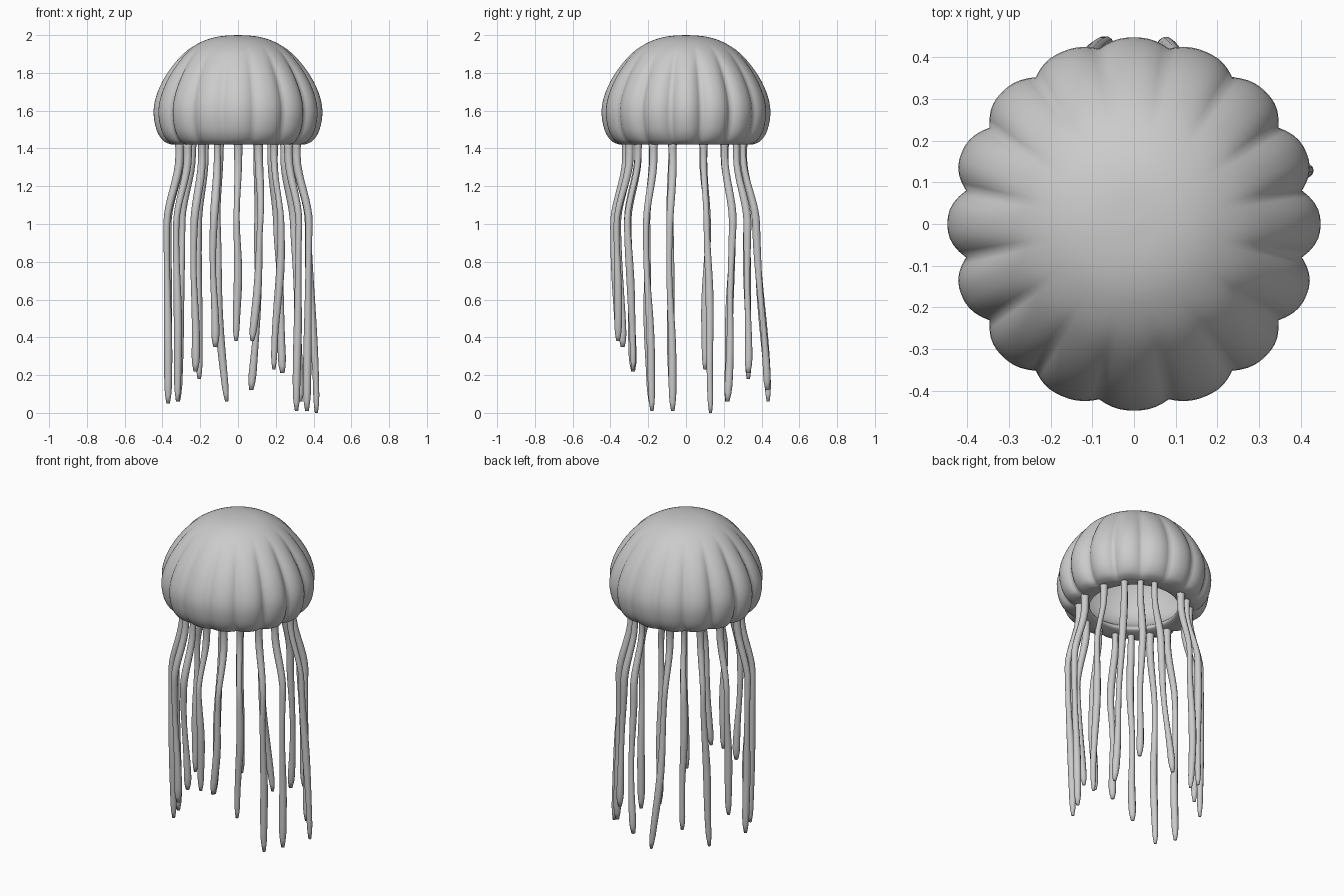
import bpy, bmesh, math, random
from math import sin, cos, pi, atan2, hypot, radians

random.seed(4)
if "Cube" in bpy.data.objects:
    bpy.data.objects.remove(bpy.data.objects["Cube"])

grey = bpy.data.materials.new("soft_grey")
grey.use_nodes = True
GREY = (0.6, 0.6, 0.6, 1)
grey.diffuse_color = GREY
grey.node_tree.nodes["Principled BSDF"].inputs["Base Color"].default_value = GREY


def smoothstep(a, b, x):
    t = min(max((x - a) / (b - a), 0), 1)
    return t * t * (3 - 2 * t)


def spline(pts, steps):
    """Smooth curve through the given points."""
    ext = [pts[0]] + pts + [pts[-1]]
    out = []
    for a, b, c, d in zip(ext, ext[1:], ext[2:], ext[3:]):
        for s in range(steps):
            t = s / steps
            out.append(tuple(q + 0.5 * t * (r - p + t * (2*p - 5*q + 4*r - u + t * (3*(q - r) + u - p)))
                             for p, q, r, u in zip(a, b, c, d)))
    return out + [pts[-1]]


def loft(name, rings):
    """Skin a list of rings of points, closing both ends."""
    bm = bmesh.new()
    loops = [[bm.verts.new(p) for p in ring] for ring in rings]
    n = len(loops[0])
    for lo, hi in zip(loops, loops[1:]):
        for i in range(n):
            j = (i + 1) % n
            bm.faces.new((lo[i], lo[j], hi[j], hi[i]))
    bm.faces.new(loops[0])
    bm.faces.new(loops[-1])
    bmesh.ops.recalc_face_normals(bm, faces=bm.faces)
    mesh = bpy.data.meshes.new(name)
    bm.to_mesh(mesh)
    bm.free()
    mesh.materials.append(grey)
    mesh.shade_smooth()
    obj = bpy.data.objects.new(name, mesh)
    bpy.context.collection.objects.link(obj)


# Bell: scalloped dome, flat lip underneath, smooth hollow inside
LOBES, SEGMENTS = 16, 160
outer = [(0.005, 2), (0.1, 1.993), (0.19, 1.966), (0.285, 1.905), (0.37, 1.805), (0.425, 1.7),
         (0.447, 1.6), (0.432, 1.5), (0.395, 1.44), (0.35, 1.42)]
inner = [(0.3, 1.422), (0.26, 1.432), (0.265, 1.455), (0.34, 1.52), (0.375, 1.62), (0.345, 1.75),
         (0.265, 1.87), (0.15, 1.935), (0.005, 1.96)]


def bell_ring(r, z, depth):
    ring = []
    for i in range(SEGMENTS):
        a = 2 * pi * i / SEGMENTS
        groove = (1 - abs(cos(LOBES / 2 * (a + pi / 2)))) ** 1.3
        k = r * (1 - depth * groove * (1 + 0.35 * cos(2 * a)))
        ring.append((k * cos(a), k * sin(a), z))
    return ring


loft("bell", [bell_ring(r, z, 0.062 * smoothstep(0.2, 0.42, r)) for r, z in spline(outer, 4)]
     + [bell_ring(r, z, 0) for r, z in spline(inner, 4)])

# Tentacles: one ring around the rim, each with its tip position and root angle
tentacles = [(-.01, -.36, .38, -90), (.075, -.36, .38, -70), (.19, -.28, .23, -53),
             (.31, -.18, .01, -33), (.365, -.07, .01, -13), (.415, .13, 0, 17),
             (.33, .22, .06, 40), (.235, .33, .21, 57), (.07, .43, .12, 72),
             (-.06, .435, .06, 108), (-.205, .33, .18, 123), (-.315, .215, .06, 140),
             (-.37, .1, .23, 163), (-.37, -.07, .05, 193), (-.32, -.19, .06, 213),
             (-.225, -.28, .22, 233), (-.12, -.335, .35, 250)]
STEPS, SIDES = 32, 10
for n, (x, y, tip_z, root) in enumerate(tentacles):
    tip_r, tip_a = hypot(x, y), atan2(y, x)
    swing = (radians(root) - tip_a + pi) % (2 * pi) - pi
    phase = random.uniform(0, 2 * pi)
    rings = []
    for s in range(STEPS + 1):
        t = s / STEPS
        z = 1.45 + (tip_z - 1.45) * t
        flare = 1 - smoothstep(1.0, 1.36, z)
        hang = 1 - smoothstep(tip_z, 1.05, z)
        a = tip_a + swing * (1 - t * t)
        r = 0.318 + 0.068 * flare + (tip_r - 0.386) * hang
        wave = 0.006 * sin(9 * t + phase) * sin(pi * t)
        cx, cy = r * cos(a) - wave * sin(a), r * sin(a) + wave * cos(a)
        # slightly uneven thickness with a rounded tip
        thick = 0.019 + 0.008 * (1 - smoothstep(0, 0.04, t)) + 0.003 * sin(9 * t + phase)
        thick *= 1 - 0.5 * smoothstep(0.95, 1, t)
        rings.append([(cx + thick * cos(2 * pi * i / SIDES), cy + thick * sin(2 * pi * i / SIDES), z)
                      for i in range(SIDES)])
    loft(f"tentacle_{n + 1}", rings)
